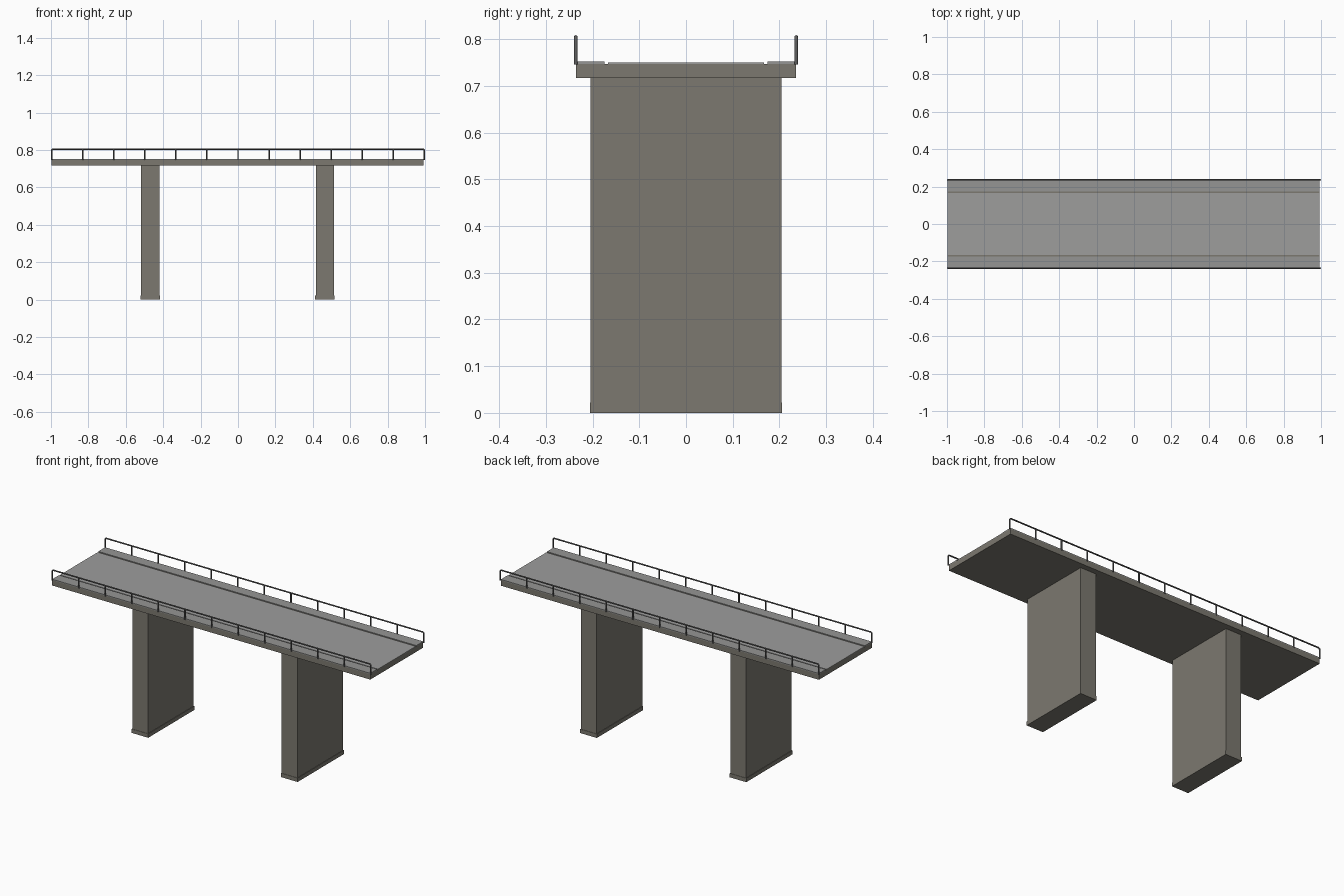
import bpy, bmesh, math
from mathutils import Matrix, Vector

if "Cube" in bpy.data.objects:
    bpy.data.objects.remove(bpy.data.objects["Cube"])


def material(name, rgb):
    m = bpy.data.materials.new(name)
    m.diffuse_color = (*rgb, 1)
    m.use_nodes = True
    m.node_tree.nodes["Principled BSDF"].inputs["Base Color"].default_value = m.diffuse_color
    return m


CONCRETE = material("warm concrete", (0.20, 0.19, 0.16))
ROAD = material("road grey", (0.34, 0.34, 0.335))
WALK = material("walkway grey", (0.30, 0.30, 0.295))
METAL = material("dark metal", (0.11, 0.11, 0.11))


def finish(name, bm, mat):
    me = bpy.data.meshes.new(name)
    bm.to_mesh(me)
    bm.free()
    me.materials.append(mat)
    ob = bpy.data.objects.new(name, me)
    bpy.context.collection.objects.link(ob)
    return ob


def box(name, x, y, z, mat):
    """Box from (min, max) ranges."""
    bm = bmesh.new()
    size = [r[1] - r[0] for r in (x, y, z)]
    mid = Vector([(r[0] + r[1]) / 2 for r in (x, y, z)])
    bmesh.ops.create_cube(bm, size=1, matrix=Matrix.Translation(mid) @ Matrix.Diagonal((*size, 1)))
    return finish(name, bm, mat)


# Deck slab and road surface
X = (-0.996, 0.992)
box("deck", X, (-0.236, 0.236), (0.717, 0.747), CONCRETE)
box("road", X, (-0.167, 0.167), (0.746, 0.750), ROAD)

# Piers with slightly wider footings
for side, cx in (("left", -0.469), ("right", 0.465)):
    box(side + "_pier", (cx - 0.049, cx + 0.049), (-0.204, 0.204), (0.02, 0.718), CONCRETE)
    box(side + "_footing", (cx - 0.052, cx + 0.052), (-0.206, 0.206), (0, 0.022), CONCRETE)

# Walkways and railings on both sides
R, TOP, END, BEND = 0.004, 0.805, 0.996, 0.009
for side, s in (("front", -1), ("back", 1)):
    box(side + "_walkway", X, tuple(sorted((s * 0.175, s * 0.236))), (0.746, 0.7525), WALK)

    # Handrail tube that bends down into the end posts
    y = s * 0.236
    arc = [(END - BEND + BEND * math.cos(a), TOP - BEND + BEND * math.sin(a))
           for a in [math.pi / 2 * i / 4 for i in range(5)]]
    half = [(END, 0.746)] + arc
    path = half + [(-x, z) for x, z in reversed(half)]
    cu = bpy.data.curves.new(side + "_handrail", "CURVE")
    cu.dimensions = "3D"
    cu.bevel_depth = R
    cu.bevel_resolution = 2
    cu.use_fill_caps = True
    sp = cu.splines.new("POLY")
    sp.points.add(len(path) - 1)
    for p, (x, z) in zip(sp.points, path):
        p.co = (x, y, z, 1)
    cu.materials.append(METAL)
    ob = bpy.data.objects.new(side + "_handrail", cu)
    bpy.context.collection.objects.link(ob)

    # Posts between the ends
    bm = bmesh.new()
    for i in range(1, 12):
        x = -END + 2 * END * i / 12
        bmesh.ops.create_cone(bm, cap_ends=True, segments=8, radius1=R, radius2=R,
                              depth=TOP - 0.746,
                              matrix=Matrix.Translation((x, y, (TOP + 0.746) / 2)))
    for f in bm.faces:
        f.smooth = len(f.verts) == 4
    finish(side + "_posts", bm, METAL)
